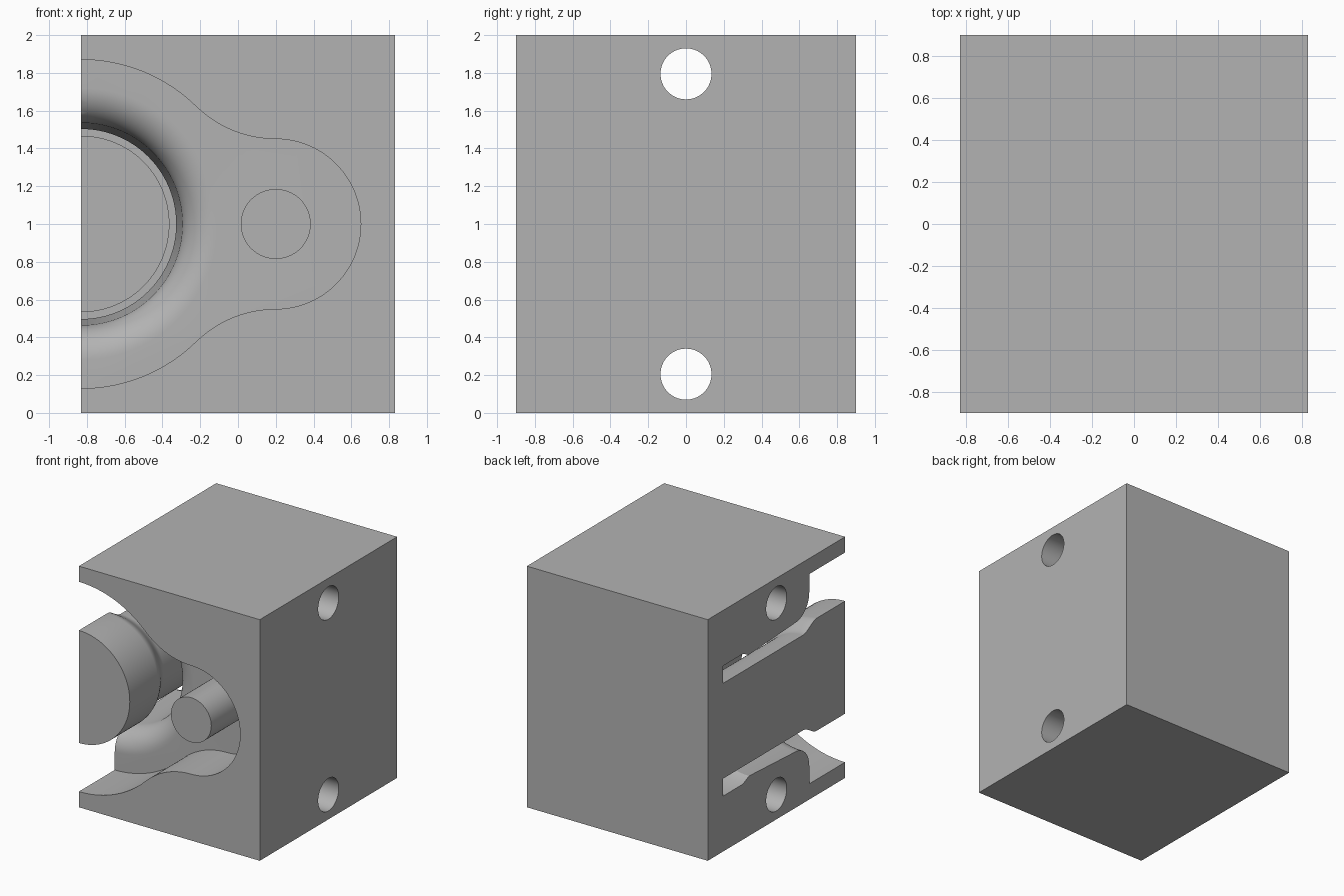
import bpy, bmesh, math
from mathutils import Vector, Matrix

if "Cube" in bpy.data.objects:
    bpy.data.objects.remove(bpy.data.objects["Cube"])

HALF_X, HALF_Y, HEIGHT = 0.83, 0.9, 2.0
MID = HEIGHT / 2
FLOOR_Y = -0.43      # depth of the pocket floor
SLOT_END = 0.7       # closed end of the ring slot
PIN_X = 0.2

grey = bpy.data.materials.new("plain grey")
grey.use_nodes = True
GREY = (0.45, 0.45, 0.45, 1)
grey.diffuse_color = GREY
grey.node_tree.nodes["Principled BSDF"].inputs["Base Color"].default_value = GREY


def finish(name, bm):
    bmesh.ops.recalc_face_normals(bm, faces=bm.faces)
    mesh = bpy.data.meshes.new(name)
    bm.to_mesh(mesh)
    bm.free()
    mesh.materials.append(grey)
    obj = bpy.data.objects.new(name, mesh)
    bpy.context.collection.objects.link(obj)
    return obj


def arc(cx, cy, r, start, end, steps):
    """Points on an arc, angles in radians."""
    return [(cx + r * math.cos(a), cy + r * math.sin(a))
            for a in (start + (end - start) * i / steps for i in range(steps + 1))]


def revolve(name, profile, angle, steps):
    """Turn (radius, y) points about the y axis line on the cut side."""
    bm = bmesh.new()
    verts = [bm.verts.new((-HALF_X, y, MID + r)) for r, y in profile]
    edges = [bm.edges.new(pair) for pair in zip(verts, verts[1:])]
    bmesh.ops.spin(bm, geom=verts + edges, cent=(-HALF_X, 0, MID), axis=(0, 1, 0),
                   angle=angle, steps=steps)
    bmesh.ops.remove_doubles(bm, verts=bm.verts, dist=1e-5)
    rim = [e for e in bm.edges if e.is_boundary]
    if rim:
        bmesh.ops.edgeloop_fill(bm, edges=rim)
    return finish(name, bm)


def cylinder(name, radius, length, center, axis):
    bm = bmesh.new()
    turn = Vector((0, 0, 1)).rotation_difference(Vector(axis)).to_matrix().to_4x4()
    bmesh.ops.create_cone(bm, cap_ends=True, segments=64, radius1=radius, radius2=radius,
                          depth=length, matrix=Matrix.Translation(center) @ turn)
    return finish(name, bm)


def cut(target, cutter):
    cutter.hide_render = True
    mod = target.modifiers.new("cut", "BOOLEAN")
    mod.operation, mod.solver, mod.object = "DIFFERENCE", "EXACT", cutter
    bpy.context.view_layer.objects.active = target
    bpy.ops.object.modifier_apply(modifier=mod.name)
    bpy.data.objects.remove(cutter)


def smooth(obj):
    bpy.ops.object.select_all(action="DESELECT")
    obj.select_set(True)
    bpy.context.view_layer.objects.active = obj
    bpy.ops.object.shade_smooth_by_angle(angle=math.radians(25))


# Main block
bm = bmesh.new()
bmesh.ops.create_cube(bm, size=1, matrix=Matrix.Translation((0, 0, MID))
                      @ Matrix.Diagonal((2 * HALF_X, 2 * HALF_Y, HEIGHT, 1)))
block = finish("block", bm)

# Front pocket: large and small round ends joined by a hollow curve
BIG, SMALL, BLEND = 0.87, 0.45, 0.6
lean = math.atan2(SMALL + BLEND, PIN_X + HALF_X)
upper = [(-1, BIG)]
upper += arc(-HALF_X, 0, BIG, math.pi / 2, lean, 24)
upper += arc(PIN_X, SMALL + BLEND, BLEND, math.pi + lean, 1.5 * math.pi, 20)[1:]
upper += arc(PIN_X, 0, SMALL, math.pi / 2, 0, 24)[1:]
outline = upper + [(x, -z) for x, z in reversed(upper[:-1])]
bm = bmesh.new()
face = bm.faces.new([bm.verts.new((x, -1, MID + z)) for x, z in outline])
side = bmesh.ops.extrude_face_region(bm, geom=[face])["geom"]
bmesh.ops.translate(bm, vec=(0, FLOOR_Y + 1, 0),
                    verts=[v for v in side if isinstance(v, bmesh.types.BMVert)])
cut(block, finish("pocket_cutter", bm))

# Bore with a rounded mouth, a slight taper and a step near its end
ROUND, MOUTH = 0.185, 0.535
bore = [(0, -0.6), (MOUTH + ROUND, -0.6)]
bore += arc(MOUTH + ROUND, FLOOR_Y + ROUND, ROUND, 1.5 * math.pi, math.pi, 14)
bore += [(0.503, 0.36), (0.54, 0.44), (0.54, SLOT_END), (0, SLOT_END)]
cut(block, revolve("bore_cutter", bore, 2 * math.pi, 96))

# Cross holes through the full width
for z in (0.205, 1.795):
    cut(block, cylinder("hole_cutter", 0.135, 2, (0, 0, z), (1, 0, 0)))
smooth(block)

# Half-round core with a wider head blended into its shaft
HEAD, SHAFT = 0.467, 0.395
core = [(0, -HALF_Y), (HEAD, -HALF_Y)]
for i in range(11):
    t = i / 10
    core.append((HEAD + (SHAFT - HEAD) * t * t * (3 - 2 * t), -0.53 + 0.18 * t))
core += [(SHAFT, SLOT_END), (0, SLOT_END)]
smooth(revolve("core", core, math.pi, 48))

# Round pin standing on the pocket floor, flush with the front
smooth(cylinder("pin", 0.185, HALF_Y + FLOOR_Y, (PIN_X, (FLOOR_Y - HALF_Y) / 2, MID), (0, 1, 0)))
